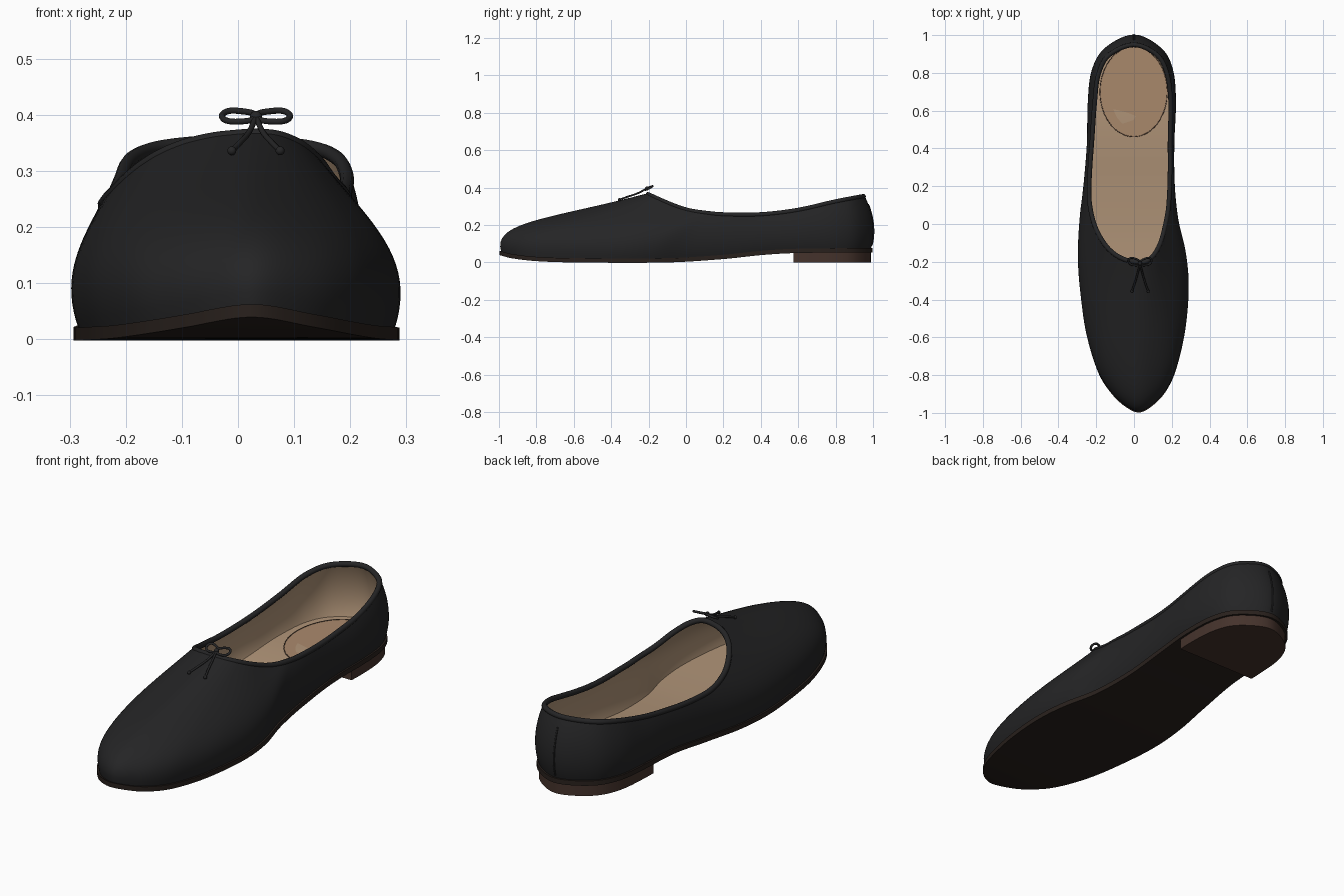
import bpy, bmesh, math
from mathutils import Vector

if "Cube" in bpy.data.objects:
    bpy.data.objects.remove(bpy.data.objects["Cube"])

def material(name, r, g, b):
    m = bpy.data.materials.new(name)
    m.diffuse_color = (r, g, b, 1)
    m.use_nodes = True
    m.node_tree.nodes["Principled BSDF"].inputs["Base Color"].default_value = m.diffuse_color
    return m

BLACK = material("black_leather", .018, .018, .019)
TAN = material("tan_lining", .44, .30, .19)
PAD = material("heel_pad_tan", .40, .25, .15)
SOLE = material("dark_sole", .022, .015, .012)
HEEL = material("brown_heel", .06, .033, .025)
LINE = material("pad_line", .10, .06, .04)

# Matching keys (outline x, y, opening x, y), from the toe round the right side to the heel and back
KEYS = [(.03, -1, .03, -.205), (.11, -.955, .065, -.20), (.175, -.88, .095, -.18), (.225, -.77, .12, -.15),
        (.27, -.58, .145, -.10), (.29, -.36, .165, -.03), (.275, -.18, .185, .07), (.23, 0, .193, .16),
        (.207, .20, .197, .28), (.205, .42, .197, .45), (.215, .65, .20, .65), (.20, .82, .18, .80),
        (.14, .93, .125, .90), (0, 1, 0, .955), (-.15, .93, -.135, .90), (-.22, .81, -.195, .79),
        (-.24, .63, -.215, .63), (-.242, .42, -.228, .45), (-.26, .20, -.24, .28), (-.285, 0, -.243, .14),
        (-.295, -.2, -.225, .03), (-.28, -.4, -.195, -.05), (-.25, -.6, -.15, -.12), (-.19, -.79, -.10, -.165),
        (-.12, -.90, -.05, -.19), (-.045, -.97, -.01, -.20)]
SUB, ROWS = 6, 18
TOPLINE = [(-.21, .372), (-.1, .322), (0, .286), (.1, .268), (.2, .258), (.4, .258), (.6, .282), (.8, .327), (.96, .357)]
UNDER = [(-1, .040), (-.93, .022), (-.8, .007), (-.6, 0), (-.1, 0), (.2, .018), (.4, .039), (.58, .05), (1, .054)]

def catmull(a, b, c, d, t):
    return .5 * (2*b + (c-a)*t + (2*a - 5*b + 4*c - d)*t*t + (3*b - a - 3*c + d)*t**3)

def curve_at(keys, y):
    """Smooth height through (y, z) keys."""
    n = len(keys)
    y = min(max(y, keys[0][0]), keys[-1][0])
    i = next(k for k in range(n - 1) if y <= keys[k+1][0])
    def slope(k):
        p, q = keys[max(k-1, 0)], keys[min(k+1, n-1)]
        return (q[1]-p[1]) / (q[0]-p[0])
    (y0, z0), (y1, z1) = keys[i], keys[i+1]
    h = y1 - y0
    t = (y - y0) / h
    return ((2*t**3-3*t*t+1)*z0 + (t**3-2*t*t+t)*h*slope(i) + (3*t*t-2*t**3)*z1 + (t**3-t*t)*h*slope(i+1))

def under(y):
    return curve_at(UNDER, y)

# Dense outline, outward normals and opening
nk = len(KEYS)
dense = [[catmull(*(KEYS[(i+o) % nk][c] for o in (-1, 0, 1, 2)), s/SUB) for c in range(4)]
         for i in range(nk) for s in range(SUB)]
N = len(dense)
OUT = [Vector((d[0], d[1], 0)) for d in dense]
NRM = []
for i in range(N):
    t = OUT[(i+1) % N] - OUT[i-1]
    NRM.append(Vector((t.y, -t.x, 0)).normalized())

def opening(i):
    x, y = dense[i][2:]
    dip = max(0, -x/.24) * .018 * math.exp(-((y-.15)/.25)**2)
    return Vector((x, y, curve_at(TOPLINE, y) - dip))
TOP = [opening(i) for i in range(N)]

def profile(i):
    """Wall path from the sole edge to the opening edge."""
    o, n, t = OUT[i], NRM[i], TOP[i]
    b = o - n*.011
    b.z = under(o.y) + .02
    w = min((o - Vector((t.x, t.y, 0))).length / .8, 1)
    dz = t.z - b.z
    c1 = o + n*(.018 + .017*w)
    c1.z = b.z + dz*(.33 + .19*w)
    c2 = t.lerp(o, .66) + n*.014*(1-w)
    c2.z = b.z + dz*(.70 - .15*w)
    return [b*(1-s)**3 + c1*3*s*(1-s)**2 + c2*3*s*s*(1-s) + t*s**3 for s in (k/ROWS for k in range(ROWS+1))]

def add_mesh(name, verts, faces, mat, fix=False):
    me = bpy.data.meshes.new(name)
    me.from_pydata([tuple(v) for v in verts], [], faces)
    if fix:
        bm = bmesh.new()
        bm.from_mesh(me)
        bmesh.ops.recalc_face_normals(bm, faces=bm.faces)
        bm.to_mesh(me)
        bm.free()
    me.materials.append(mat)
    ob = bpy.data.objects.new(name, me)
    bpy.context.collection.objects.link(ob)
    bpy.context.view_layer.objects.active = ob
    bpy.ops.object.select_all(action='DESELECT')
    ob.select_set(True)
    bpy.ops.object.shade_smooth_by_angle(angle=math.radians(40))
    return ob

def tube(name, pts, radius, mat, cyclic=False, smooth=False):
    cu = bpy.data.curves.new(name, 'CURVE')
    cu.dimensions = '3D'
    cu.bevel_depth, cu.bevel_resolution, cu.use_fill_caps = radius, 3, True
    if smooth:
        sp = cu.splines.new('BEZIER')
        sp.bezier_points.add(len(pts)-1)
        for p, co in zip(sp.bezier_points, pts):
            p.co = co
            p.handle_left_type = p.handle_right_type = 'AUTO'
    else:
        sp = cu.splines.new('POLY')
        sp.points.add(len(pts)-1)
        for p, co in zip(sp.points, pts):
            p.co = (*co, 1)
    sp.use_cyclic_u = cyclic
    sp.use_smooth = True
    cu.materials.append(mat)
    ob = bpy.data.objects.new(name, cu)
    bpy.context.collection.objects.link(ob)
    return ob

def slab(name, inset, low, high, mat, y_min=None):
    """Sole-shaped layer made of strips between right and left outline points."""
    pairs = []
    for i in range(0, N//2 + 1):
        r, l = (OUT[j % N] - NRM[j % N]*inset for j in (i, N-i))
        if y_min is None or r.y >= y_min:
            pairs.append((r, l))
    if y_min is not None:
        pairs[0][0].y = pairs[0][1].y = y_min
    verts = [Vector((p.x, p.y, f(p.y))) for pr in pairs for f in (low, high) for p in pr]
    faces = []
    for k in range(len(pairs)-1):
        a, b = 4*k, 4*k+4      # right low, left low, right high, left high
        faces += [(a, a+1, b+1, b), (a+2, b+2, b+3, a+3), (a, b, b+2, a+2), (a+1, a+3, b+3, b+1)]
    if y_min is not None:
        faces.append((0, 2, 3, 1))
    me = add_mesh(name, verts, faces, mat)
    bm = bmesh.new()
    bm.from_mesh(me.data)
    bmesh.ops.remove_doubles(bm, verts=bm.verts, dist=1e-5)
    bmesh.ops.recalc_face_normals(bm, faces=bm.faces)
    bm.to_mesh(me.data)
    bm.free()
    return me

# Upper and its lining
R = ROWS + 1
verts = [p for i in range(N) for p in profile(i)]
faces = [(i*R+k, (i+1) % N*R+k, (i+1) % N*R+k+1, i*R+k+1) for i in range(N) for k in range(ROWS)]
upper = add_mesh("upper", verts, faces, BLACK)
inner = [v.co - v.normal*.013 for v in upper.data.vertices]
add_mesh("lining", inner, [f[::-1] for f in faces], TAN)

# Binding round the opening and back seam
tube("opening_binding", [(t + inner[i*R+ROWS])/2 for i, t in enumerate(TOP)], .0125, BLACK, True)
tube("back_seam", profile(N//2)[1:-3], .004, BLACK)

# Sole layers and heel block
slab("outsole", .002, under, lambda y: under(y)+.023, SOLE)
slab("insole", .018, lambda y: under(y)+.022, lambda y: under(y)+.032, TAN)
slab("heel_block", .012, lambda y: 0, lambda y: under(y)+.002, HEEL, .575)

# Heel pad with a fine outline
ring = [Vector((-.002+.178*math.cos(a), .70+.238*math.sin(a), 0)) for a in (k*math.tau/64 for k in range(64))]
for p in ring:
    p.z = under(p.y) + .034
add_mesh("heel_pad", ring, [tuple(range(64))], PAD)
tube("heel_pad_edge", ring, .002, LINE, True)

# Bow: two loops, two tails with beads, and a knot
C = Vector((.032, -.208, .396))
def bead(name, loc, r):
    bpy.ops.mesh.primitive_uv_sphere_add(segments=16, ring_count=10, radius=r, location=loc)
    ob = bpy.context.object
    ob.name = name
    ob.data.materials.append(BLACK)
    bpy.ops.object.shade_smooth_by_angle()

bead("bow_knot", C, .011)
for side, s in (("left", -1), ("right", 1)):
    loop = [(0, 0, 0), (.03, .026, .011), (.054, .026, .009), (.058, .004, -.003), (.03, -.010, -.008)]
    tube("bow_loop_" + side, [C + Vector((s*x, y, z)) for x, y, z in loop], .0055, BLACK, True, True)
    tail = [(0, 0, 0), (.012, -.05, -.026), (.028, -.105, -.045), (.043, -.148, -.060)]
    tail = [C + Vector((s*x, y, z)) for x, y, z in tail]
    tube("bow_tail_" + side, tail, .005, BLACK, False, True)
    bead("tail_bead_" + side, tail[-1], .008)
